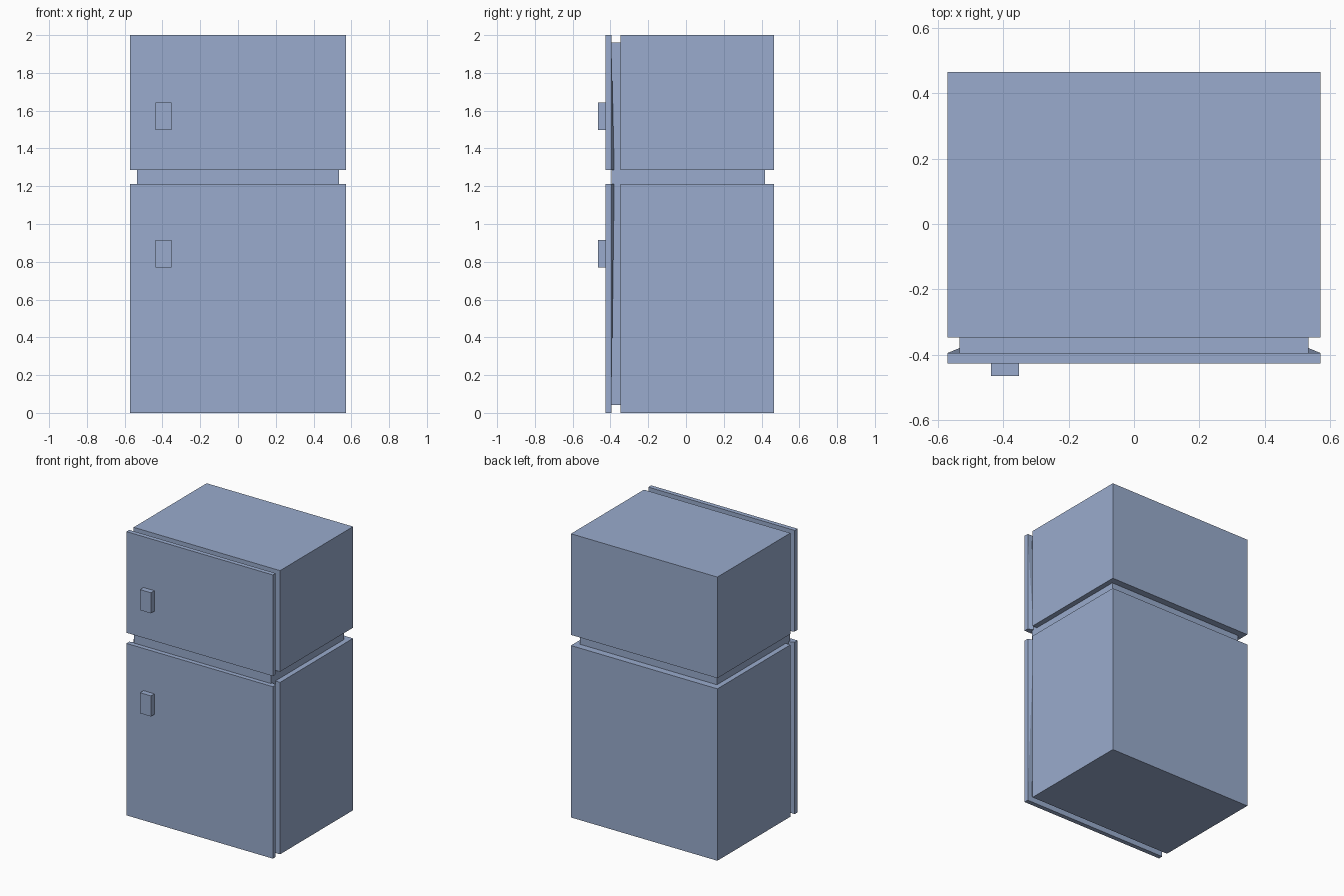
import bpy, bmesh

if "Cube" in bpy.data.objects:
    bpy.data.objects.remove(bpy.data.objects["Cube"])

paint = bpy.data.materials.new("blue_grey_enamel")
paint.diffuse_color = (0.32, 0.41, 0.61, 1.0)
paint.use_nodes = True
paint.node_tree.nodes["Principled BSDF"].inputs["Base Color"].default_value = paint.diffuse_color


def make_object(name, bm):
    bmesh.ops.recalc_face_normals(bm, faces=bm.faces[:])
    mesh = bpy.data.meshes.new(name)
    bm.to_mesh(mesh)
    bm.free()
    mesh.materials.append(paint)
    obj = bpy.data.objects.new(name, mesh)
    bpy.context.collection.objects.link(obj)
    return obj


def box(name, x, y, z):
    """Box from (min, max) ranges."""
    bm = bmesh.new()
    bmesh.ops.create_cube(bm, size=1.0)
    for v in bm.verts:
        v.co = [r[0] if c < 0 else r[1] for c, r in zip(v.co, (x, y, z))]
    return make_object(name, bm)


def sliver(name, side, z_gap, z_end):
    """Thin flare behind a door edge, tapering away from the middle gap."""
    bm = bmesh.new()
    pts = [(W, DOOR_BACK, z_gap), (NECK, DOOR_BACK, z_gap), (NECK, -0.380, z_gap),
           (W, DOOR_BACK, z_end), (NECK, DOOR_BACK, z_end)]
    v = [bm.verts.new((side * x, y, z)) for x, y, z in pts]
    for f in ((0, 1, 2), (0, 2, 3), (2, 4, 3), (1, 4, 2), (0, 3, 4, 1)):
        bm.faces.new([v[i] for i in f])
    return make_object(name, bm)


W, NECK = 0.571, 0.534
BACK, FRONT = 0.466, -0.347
DOOR_BACK, DOOR_FRONT, HANDLE_FRONT = -0.395, -0.427, -0.466

# Two compartments, each with a cabinet, door, gasket and handle
compartments = (
    ("fridge", (0.0, 1.212), (0.042, 1.212), (0.77, 0.915)),
    ("freezer", (1.287, 2.0), (1.287, 1.962), (1.497, 1.642)),
)
for part, z, seal_z, handle_z in compartments:
    box(part + "_cabinet", (-W, W), (FRONT, BACK), z)
    box(part + "_door", (-W, W), (DOOR_FRONT, DOOR_BACK), z)
    box(part + "_gasket", (-NECK, NECK), (DOOR_BACK, FRONT), seal_z)
    box(part + "_handle", (-0.438, -0.353), (HANDLE_FRONT, DOOR_FRONT), handle_z)
    near, far = (z[1], seal_z[0]) if part == "fridge" else (z[0], seal_z[1])
    for side, label in ((-1, "left"), (1, "right")):
        sliver(part + "_door_flare_" + label, side, near, far)

# Recessed band joining the two compartments
box("middle_neck", (-NECK, NECK), (DOOR_BACK, 0.417), (1.212, 1.287))
